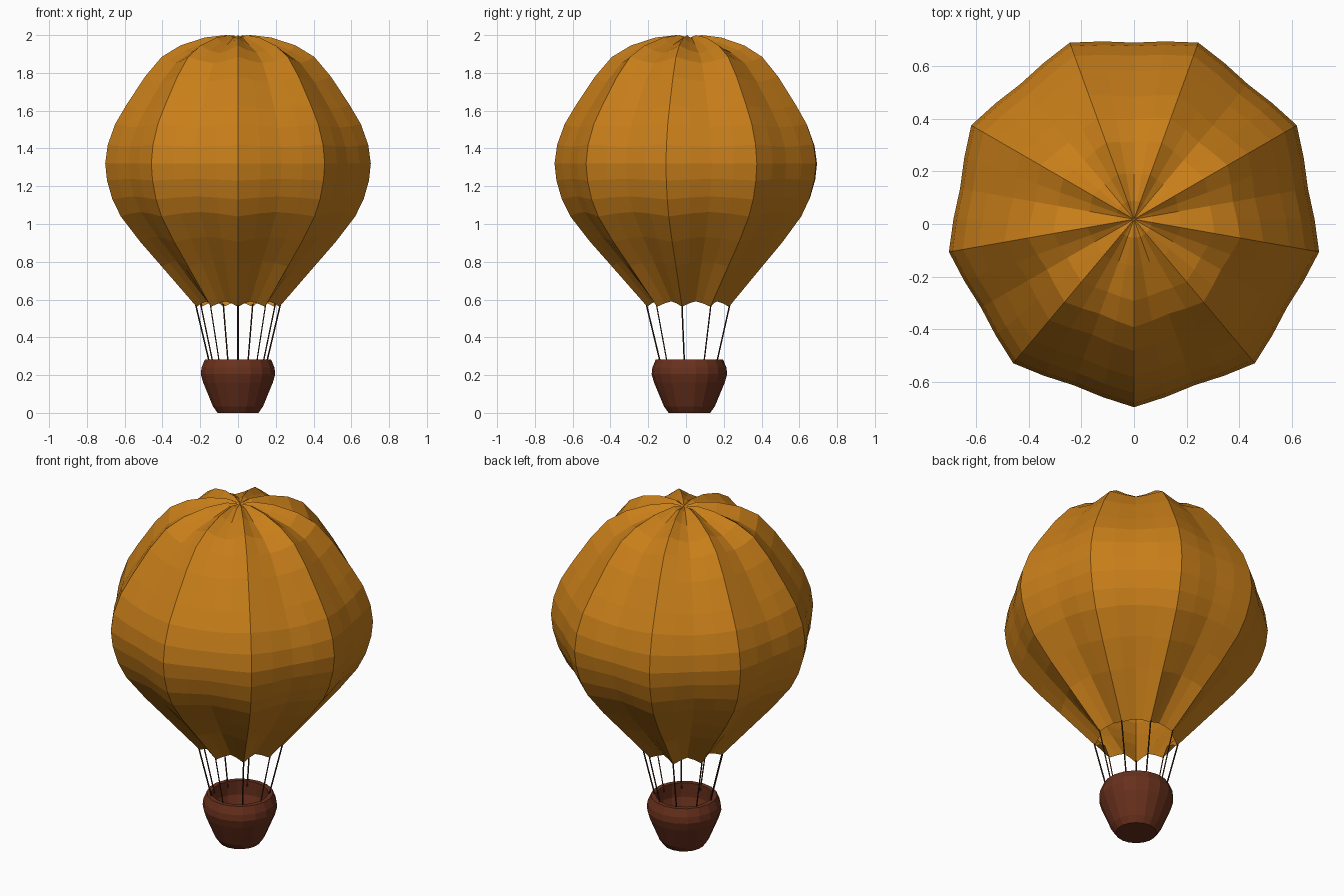
import bpy, bmesh, math
from mathutils import Vector

if "Cube" in bpy.data.objects:
    bpy.data.objects.remove(bpy.data.objects["Cube"])

CY = 0.018          # shared axis of balloon and basket
RIBS = 9
PER = 4             # facets per gore
START = -math.pi / 2


def material(name, rgb):
    m = bpy.data.materials.new(name)
    m.diffuse_color = (*rgb, 1)
    m.use_nodes = True
    m.node_tree.nodes["Principled BSDF"].inputs["Base Color"].default_value = m.diffuse_color
    return m


def finish(name, bm, mat):
    bmesh.ops.recalc_face_normals(bm, faces=bm.faces)
    me = bpy.data.meshes.new(name)
    bm.to_mesh(me)
    bm.free()
    ob = bpy.data.objects.new(name, me)
    ob.location.y = CY
    me.materials.append(mat)
    bpy.context.collection.objects.link(ob)
    return ob


def lathe(name, profile, sides, mat, dent=lambda i: 0.0):
    """Revolve (r, z) points; dent(i) pushes column i inward along the normal."""
    bm = bmesh.new()
    rings = []
    for k, (r, z) in enumerate(profile):
        if r == 0:
            rings.append([bm.verts.new((0, 0, z))] * sides)
            continue
        a, b = profile[max(k - 1, 0)], profile[min(k + 1, len(profile) - 1)]
        n = Vector((a[1] - b[1], b[0] - a[0])).normalized()
        ring = []
        for i in range(sides):
            ang = START + math.tau * i / sides
            d = dent(i) * min(1, r / 0.2)
            rr, zz = r - n.x * d, z - n.y * d
            ring.append(bm.verts.new((rr * math.cos(ang), rr * math.sin(ang), zz)))
        rings.append(ring)
    for u, v in zip(rings, rings[1:]):
        for i in range(sides):
            j = (i + 1) % sides
            bm.faces.new(list(dict.fromkeys((u[i], v[i], v[j], u[j]))))
    return finish(name, bm, mat)


fabric = material("fabric", (0.58, 0.21, 0.01))
wicker = material("wicker", (0.14, 0.03, 0.012))
cord = material("cord", (0.05, 0.02, 0.01))

# Envelope: rib profile with gores sagging between nine ribs
rib = [(0, 1.985), (0.07, 2.0), (0.18, 1.987), (0.31, 1.945), (0.41, 1.885),
       (0.50, 1.78), (0.60, 1.63), (0.66, 1.53), (0.70, 1.42), (0.714, 1.32),
       (0.704, 1.23), (0.675, 1.13), (0.63, 1.04), (0.525, 0.905),
       (0.41, 0.775), (0.223, 0.562)]
sag = [0, 0.028, 0.043, 0.028]
lathe("envelope", rib, RIBS * PER, fabric, lambda i: sag[i % PER])

# Basket: hollow tub with a thick rim
tub = [(0, 0), (0.11, 0), (0.135, 0.035), (0.187, 0.16), (0.2, 0.205),
       (0.196, 0.24), (0.178, 0.283), (0.152, 0.283), (0.155, 0.2),
       (0.105, 0.04), (0, 0.04)]
lathe("basket", tub, 18, wicker)

# Ropes from each rib end down to the basket rim
bm = bmesh.new()
for i in range(RIBS):
    ang = START + math.tau * i / RIBS
    out = Vector((math.cos(ang), math.sin(ang), 0))
    top, low = out * 0.228 + Vector((0, 0, 0.575)), out * 0.15 + Vector((0, 0, 0.25))
    axis = top - low
    mat = axis.to_track_quat('Z', 'Y').to_matrix().to_4x4()
    mat.translation = (top + low) / 2
    bmesh.ops.create_cone(bm, cap_ends=True, segments=4, radius1=0.004,
                          radius2=0.004, depth=axis.length, matrix=mat)
finish("ropes", bm, cord)
